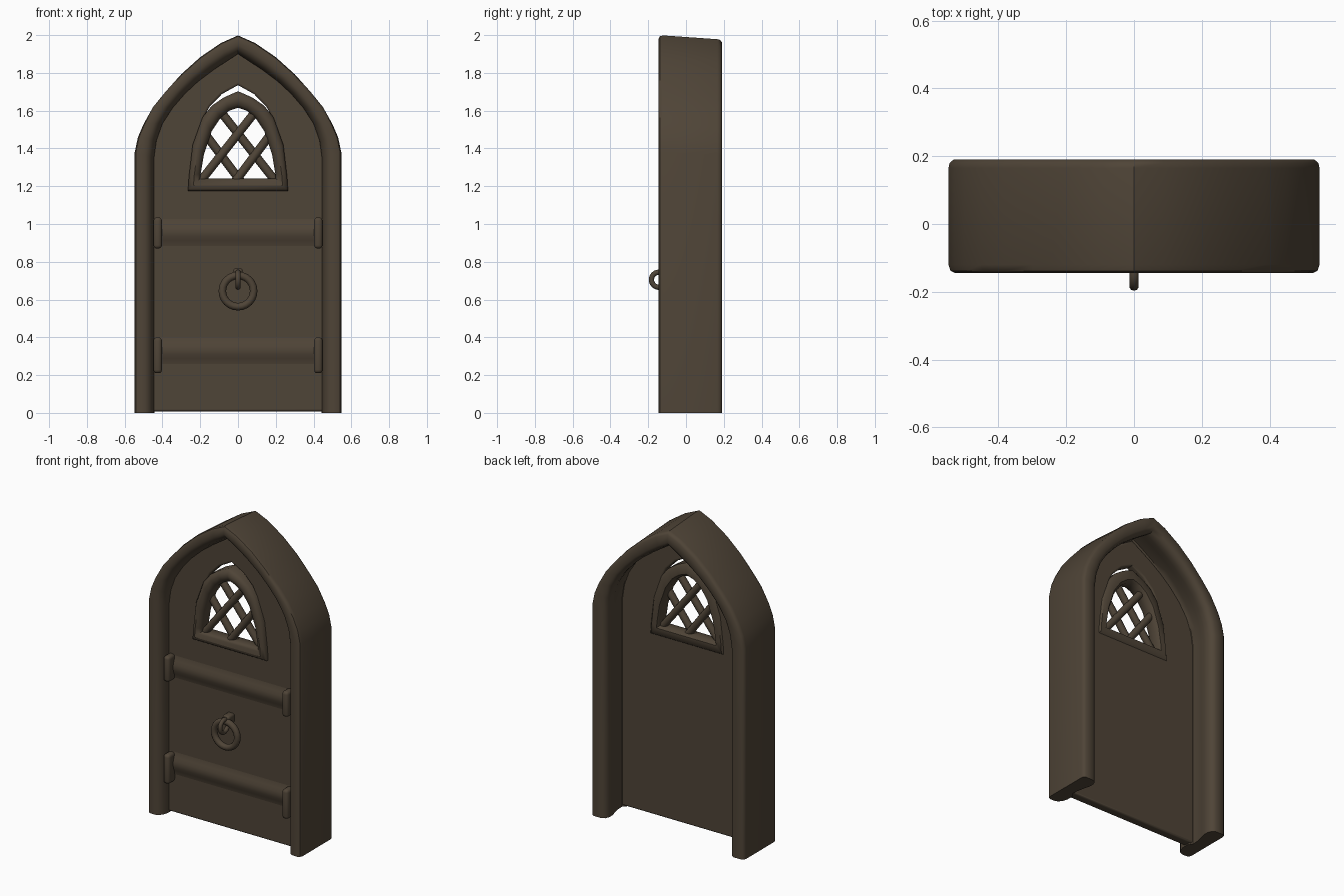
import bpy
import bmesh
import math
from mathutils import Vector

cube = bpy.data.objects.get("Cube")
if cube:
    bpy.data.objects.remove(cube, do_unlink=True)

wood = bpy.data.materials.new("dark_brown")
wood.use_nodes = True
BROWN = (0.078, 0.058, 0.038, 1)
wood.diffuse_color = BROWN
bsdf = wood.node_tree.nodes["Principled BSDF"]
bsdf.inputs["Base Color"].default_value = BROWN
bsdf.inputs["Roughness"].default_value = 0.8


def finish(ob, angle=45):
    """Colour and smooth one part."""
    ob.data.materials.clear()
    ob.data.materials.append(wood)
    bpy.ops.object.select_all(action="DESELECT")
    ob.select_set(True)
    bpy.context.view_layer.objects.active = ob
    bpy.ops.object.shade_smooth_by_angle(angle=math.radians(angle))
    return ob


def from_bmesh(name, bm, angle=45):
    bmesh.ops.recalc_face_normals(bm, faces=bm.faces)
    me = bpy.data.meshes.new(name)
    bm.to_mesh(me)
    bm.free()
    ob = bpy.data.objects.new(name, me)
    bpy.context.collection.objects.link(ob)
    return finish(ob, angle)


def mirrored(half):
    """Full outline from its right half, which ends at the apex."""
    return half + [(-x, z) for x, z in reversed(half[:-1])]


def moulding(name, outer, inner, section, closed, slope=0):
    """Sweep a section of (inward fraction, y) along a pair of outlines."""
    bm = bmesh.new()
    rings = []
    for o, i in zip(outer, inner):
        ring = []
        for t, y in section:
            p = Vector(o).lerp(Vector(i), t)
            ring.append(bm.verts.new((p.x, y, p.y * (1 - slope * (y + 0.145)))))
        rings.append(ring)
    n = len(section)
    pairs = list(zip(rings, rings[1:]))
    if closed:
        pairs.append((rings[-1], rings[0]))
    else:
        bm.faces.new(rings[0])
        bm.faces.new(rings[-1])
    for a, b in pairs:
        for k in range(n):
            j = (k + 1) % n
            bm.faces.new((a[k], a[j], b[j], b[k]))
    return from_bmesh(name, bm)


def slab(name, outlines, y, depth, bevel):
    """Upright plate whose second outline is a hole."""
    cu = bpy.data.curves.new(name, "CURVE")
    cu.dimensions = "2D"
    cu.fill_mode = "BOTH"
    cu.extrude = depth / 2 - bevel
    cu.bevel_depth = bevel
    cu.offset = -bevel
    for pts in outlines:
        sp = cu.splines.new("POLY")
        sp.points.add(len(pts) - 1)
        for p, (x, z) in zip(sp.points, pts):
            p.co = (x, z, 0, 1)
        sp.use_cyclic_u = True
    ob = bpy.data.objects.new(name, cu)
    bpy.context.collection.objects.link(ob)
    ob.rotation_euler.x = math.pi / 2
    ob.location.y = y
    bpy.ops.object.select_all(action="DESELECT")
    ob.select_set(True)
    bpy.context.view_layer.objects.active = ob
    bpy.ops.object.convert(target="MESH")
    return finish(bpy.context.view_layer.objects.active, 30)


def rod(name, a, b, radius):
    a, b = Vector(a), Vector(b)
    bpy.ops.mesh.primitive_cylinder_add(vertices=10, radius=radius,
                                        depth=(b - a).length, location=(a + b) / 2)
    ob = bpy.context.object
    ob.name = name
    ob.rotation_euler = (b - a).to_track_quat("Z", "Y").to_euler()
    return finish(ob)


def torus(name, loc, rot, major, minor):
    bpy.ops.mesh.primitive_torus_add(location=loc, rotation=rot, major_radius=major,
                                     minor_radius=minor, major_segments=24,
                                     minor_segments=10)
    bpy.context.object.name = name
    return finish(bpy.context.object, 60)


def block(name, loc, size, bevel):
    bm = bmesh.new()
    bmesh.ops.create_cube(bm, size=1)
    bmesh.ops.scale(bm, vec=size, verts=bm.verts)
    bmesh.ops.bevel(bm, geom=bm.edges[:], offset=bevel, segments=3,
                    profile=0.5, affect="EDGES")
    bmesh.ops.translate(bm, vec=loc, verts=bm.verts)
    return from_bmesh(name, bm, 60)


def swell(name, z, half_width, half_height, base, rise):
    """Low rounded ridge across the door, fading into it above and below."""
    bm = bmesh.new()
    steps = 8
    rows = []
    for k in range(steps + 1):
        u = 2 * k / steps - 1
        y = base - rise * (1 + math.cos(math.pi * u)) / 2
        rows.append([bm.verts.new((s * half_width, y, z + u * half_height))
                     for s in (-1, 1)])
    for a, b in zip(rows, rows[1:]):
        bm.faces.new((a[0], a[1], b[1], b[0]))
    bm.faces.new((rows[0][0], rows[-1][0], rows[-1][1], rows[0][1]))
    for s in (0, 1):
        bm.faces.new([r[s] for r in rows])
    return from_bmesh(name, bm, 60)


# Pointed arch frame, deep at the back, with a rounded lip on the rear rim
frame_outer = mirrored([(.547, 0), (.547, 1.38), (.53, 1.46), (.5, 1.53),
                        (.45, 1.62), (.385, 1.7), (.3, 1.795), (.2, 1.885),
                        (.09, 1.96), (0, 2)])
frame_inner = mirrored([(.445, 0), (.445, 1.35), (.432, 1.445), (.4, 1.535),
                        (.345, 1.62), (.28, 1.695), (.21, 1.76), (.13, 1.82),
                        (.06, 1.866), (0, 1.905)])
frame_section = [(.03, .18), (0, .165), (0, -.12), (.06, -.138), (.2, -.145),
                 (.55, -.145), (.75, -.135), (.9, -.115), (1, -.08), (1, -.03),
                 (.8, -.01), (.82, .03), (.92, .08), (1.02, .12),
                 (1.03, .15), (.92, .178), (.7, .19), (.15, .19)]
moulding("arch_frame", frame_outer, frame_inner, frame_section, False, .035)

# Thin door leaf with the window hole
FRONT, BACK = -.07, -.012
leaf = [(x * 1.06, max(z, .008)) for x, z in frame_inner]
hole = mirrored([(.23, 1.21), (.225, 1.38), (.205, 1.48), (.175, 1.575),
                 (.15, 1.622), (.085, 1.688), (0, 1.735)])
slab("door_leaf", [leaf, hole], (FRONT + BACK) / 2, BACK - FRONT, .012)

# Window frame, with a thin gap left above it
window_outer = mirrored([(.265, 1.175), (.26, 1.25), (.24, 1.42), (.188, 1.565),
                         (.138, 1.627), (.075, 1.67), (0, 1.703)])
window_inner = mirrored([(.2, 1.24), (.197, 1.27), (.18, 1.37), (.14, 1.49),
                         (.09, 1.565), (.045, 1.6), (0, 1.615)])
window_section = [(0, -.015), (0, -.085), (.15, -.1), (.45, -.108), (.8, -.098),
                  (1, -.075), (1, -.02), (.8, -.002), (.2, -.002)]
moulding("window_frame", window_outer, window_inner, window_section, True)

# Diagonal window lattice
for s in (1, -1):
    y = -.05 + s * .008
    rod("lattice_long_bar", (-s * .1, y, 1.605), (s * .192, y, 1.235), .023)
    rod("lattice_short_bar", (-s * .165, y, 1.465), (s * .015, y, 1.225), .023)

# Soft raised straps and their hinges
for z, low, high in ((.955, .87, 1.035), (.33, .21, .4)):
    swell("door_strap", z, .44, .085, FRONT + .002, .022)
    for s in (1, -1):
        block("hinge", (s * .425, -.095, (low + high) / 2),
              (.045, .075, high - low), .018)

# Ring handle hanging from a staple
torus("handle_ring", (0, -.125, .645), (math.pi / 2, 0, 0), .083, .02)
torus("handle_staple", (0, -.143, .705), (0, math.pi / 2, 0), .04, .014)
block("staple_plate", (0, -.095, .735), (.05, .07, .06), .014)
